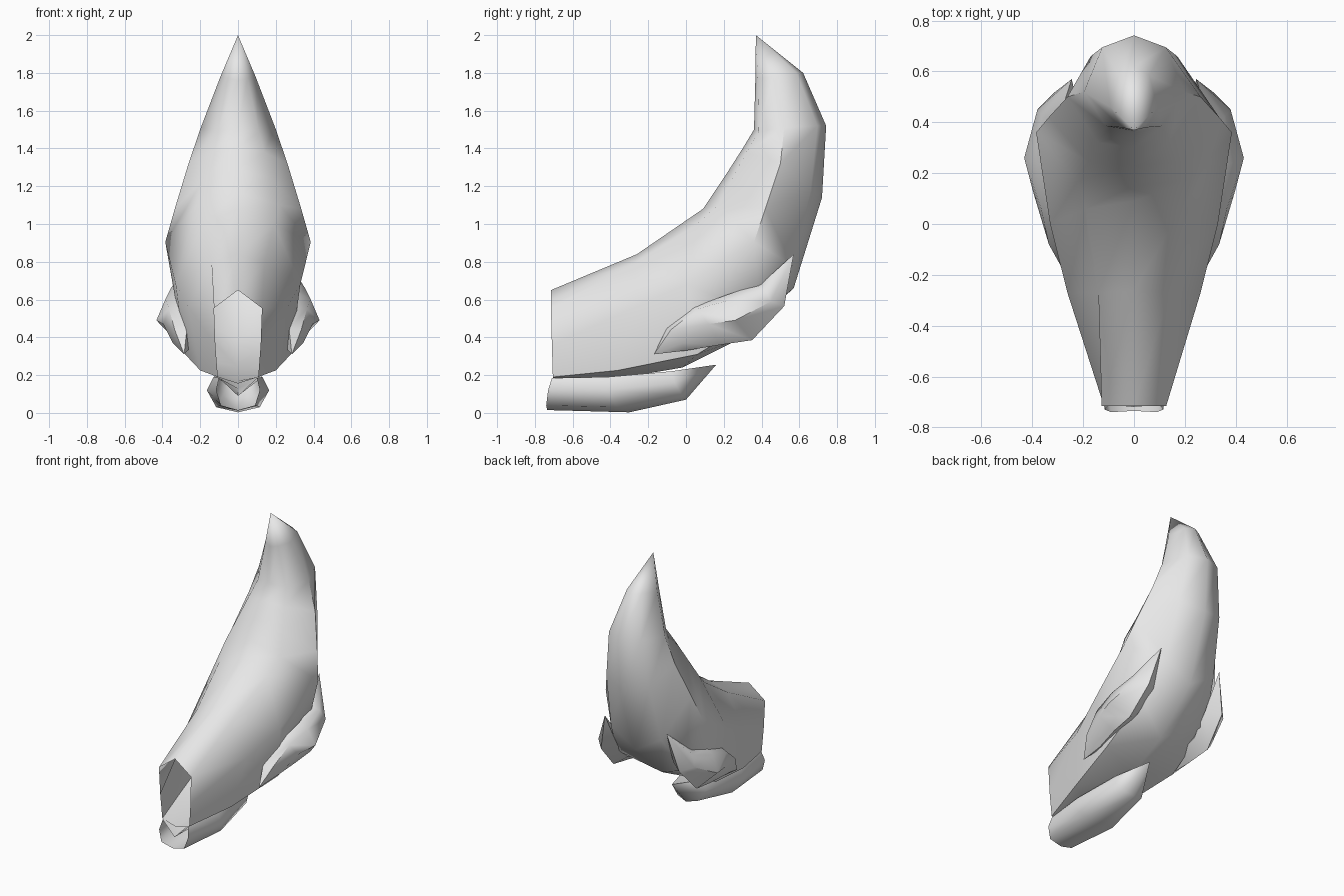
import bpy, bmesh, math

grey = bpy.data.materials.new("light grey")
grey.diffuse_color = (0.8, 0.8, 0.8, 1)


def finish(bm, name, angle):
    bmesh.ops.recalc_face_normals(bm, faces=bm.faces)
    me = bpy.data.meshes.new(name)
    bm.to_mesh(me)
    bm.free()
    ob = bpy.data.objects.new(name, me)
    bpy.context.collection.objects.link(ob)
    me.materials.append(grey)
    bpy.ops.object.select_all(action='DESELECT')
    ob.select_set(True)
    bpy.context.view_layer.objects.active = ob
    bpy.ops.object.shade_smooth_by_angle(angle=math.radians(angle))
    return ob


def loft(name, rings, end, start=None, angle=55):
    """Skin closed rings and close them to a point at the end (and start)."""
    bm = bmesh.new()
    loops = [[bm.verts.new(p) for p in r] for r in rings]
    n = len(loops[0])
    for a, b in zip(loops, loops[1:]):
        for i in range(n):
            j = (i + 1) % n
            bm.faces.new((a[i], a[j], b[j], b[i]))
    for tip, loop in ((end, loops[-1]), (start, loops[0])):
        if tip:
            t = bm.verts.new(tip)
            for i in range(n):
                bm.faces.new((loop[i], loop[(i + 1) % n], t))
    return finish(bm, name, angle)


def mirrored(half):
    """Half section from top centre to bottom centre, completed across x = 0."""
    return half + [(-x, y, z) for x, y, z in half[-2:0:-1]]


# Curved horn-like body, open at the front
body = [
    [(0, -.715, .65), (.127, -.715, .555), (.12, -.71, .36), (.107, -.705, .19), (0, -.70, .155)],
    [(0, -.26, .84), (.14, -.27, .79), (.262, -.27, .56), (.2, -.36, .225), (0, -.43, .17)],
    [(0, .09, 1.08), (.19, .06, 1.0), (.33, .0, .68), (.28, .06, .31), (0, -.02, .24)],
    [(0, .15, 1.17), (.22, .17, 1.10), (.385, .36, .905), (.27, .40, .52), (0, .27, .385)],
    [(0, .23, 1.29), (.18, .245, 1.24), (.335, .42, 1.08), (.2, .565, .78), (0, .57, .66)],
    [(0, .30, 1.40), (.14, .32, 1.38), (.262, .50, 1.32), (.17, .66, 1.18), (0, .72, 1.14)],
    [(0, .36, 1.50), (.11, .385, 1.49), (.197, .52, 1.51), (.125, .695, 1.52), (0, .742, 1.52)],
    [(0, .367, 1.76), (.05, .38, 1.77), (.093, .46, 1.78), (.06, .585, 1.80), (0, .62, 1.80)],
]
loft("body", [mirrored(r) for r in body], (0, .37, 2.0))

# Lower jaw, open at the front, closing to a point at the back
jaw = [
    [(0, -.72, .09), (.10, -.71, .185), (.115, -.73, .12), (.09, -.74, .04), (0, -.735, .015)],
    [(0, -.45, .13), (.13, -.42, .19), (.165, -.42, .12), (.115, -.36, .03), (0, -.30, .003)],
    [(0, -.08, .20), (.09, -.08, .22), (.12, -.06, .16), (.08, -.02, .09), (0, 0, .07)],
]
loft("lower_jaw", [mirrored(r) for r in jaw], (0, .16, .255))

# Swept side fins: inner upper, outer upper, outer, lower, inner lower
fin = [
    [(.27, -.10, .45), (.335, -.08, .44), (.345, -.02, .37), (.29, 0, .33), (.24, 0, .36)],
    [(.30, .04, .56), (.365, .06, .55), (.395, .12, .47), (.32, .18, .36), (.24, .16, .40)],
    [(.32, .23, .63), (.385, .24, .60), (.432, .26, .49), (.33, .35, .385), (.24, .32, .45)],
    [(.30, .40, .685), (.355, .42, .66), (.38, .45, .59), (.31, .52, .565), (.22, .46, .59)],
]
for side, label in ((1, "right"), (-1, "left")):
    def flip(p):
        return (side * p[0], p[1], p[2])
    loft(label + "_fin", [[flip(p) for p in r] for r in fin],
         flip((.245, .57, .84)), flip((.285, -.17, .31)))
